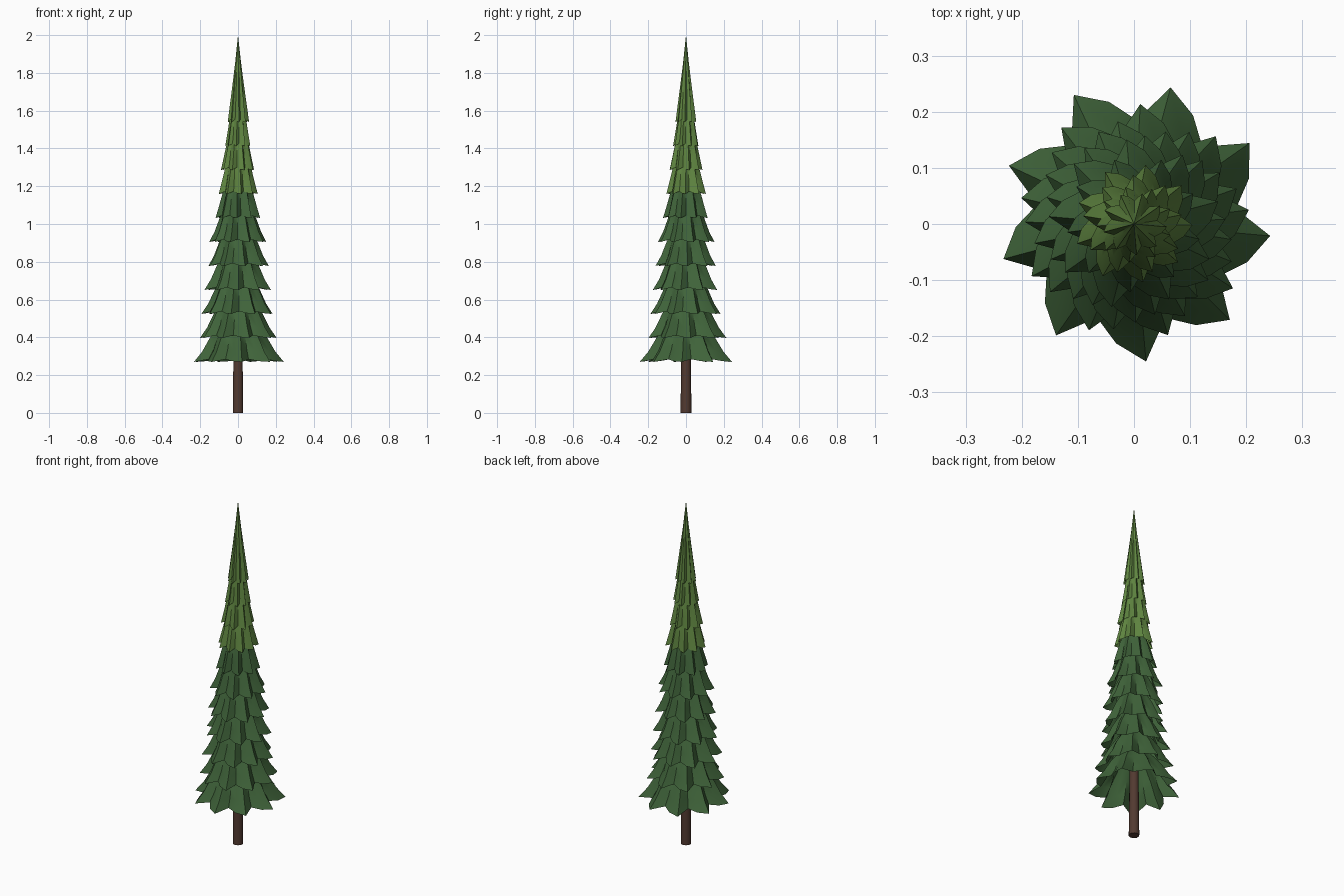
import bpy, bmesh, math, random

random.seed(4)
cube = bpy.data.objects.get("Cube")
if cube:
    bpy.data.objects.remove(cube, do_unlink=True)


def material(name, rgb):
    mat = bpy.data.materials.new(name)
    mat.use_nodes = True
    mat.diffuse_color = (*rgb, 1)
    mat.node_tree.nodes["Principled BSDF"].inputs["Base Color"].default_value = (*rgb, 1)
    return mat


DARK = material("dark green needles", (0.05, 0.125, 0.042))
LIGHT = material("light green needles", (0.115, 0.235, 0.052))
BARK = material("brown bark", (0.085, 0.042, 0.03))

POINTS = 9
# each bough: (angle offset in degrees, radius factor, lift of the hem)
BOUGH = [(0, 1.0, 0.0), (13.5, 0.875, 0.004), (26.5, 0.73, 0.014)]


def finish(name, bm, mat, angle):
    bmesh.ops.recalc_face_normals(bm, faces=bm.faces)
    mesh = bpy.data.meshes.new(name)
    bm.to_mesh(mesh)
    bm.free()
    mesh.materials.append(mat)
    obj = bpy.data.objects.new(name, mesh)
    bpy.context.collection.objects.link(obj)
    bpy.ops.object.select_all(action='DESELECT')
    obj.select_set(True)
    bpy.context.view_layer.objects.active = obj
    bpy.ops.object.shade_smooth_by_angle(angle=math.radians(angle))
    return obj


def bough_tier(name, z, radius, turn, profile, mat, tip=None):
    """Pleated, flared skirt; profile rows are (height, radius factor, pleat depth)."""
    bm = bmesh.new()
    wobble = [random.uniform(0.96, 1.02) for _ in range(POINTS)]
    rings = []
    for height, scale, depth in profile:
        ring = []
        for p in range(POINTS):
            for offset, factor, lift in BOUGH:
                a = math.radians(turn - 360 / POINTS * p - offset)
                pleat = 0.8 + (factor * wobble[p] - 0.8) * depth
                r = radius * scale * pleat
                ring.append(bm.verts.new((r * math.cos(a), r * math.sin(a), z + height + lift * depth)))
        rings.append(ring)
    n = len(rings[0])
    for low, high in zip(rings, rings[1:]):
        for i in range(n):
            j = (i + 1) % n
            bm.faces.new((low[i], low[j], high[j], high[i]))
    if tip:
        top = bm.verts.new((0, 0, tip))
        for i in range(n):
            bm.faces.new((rings[-1][i], rings[-1][(i + 1) % n], top))
    return finish(name, bm, mat, 45)


# Stacked skirts of boughs, smaller and lighter toward the top
radii = [0.25, 0.212, 0.192, 0.178, 0.164, 0.154, 0.122, 0.108, 0.09, 0.069]
STEP = 0.127
skirt = [(0, 1, 1), (0.055, 0.82, 0.95), (0.127, 0.67, 0.75), (0.2, 0.45, 0.5)]
narrow = [(0, 1, 1), (0.06, 0.86, 0.95), (0.127, 0.72, 0.8), (0.2, 0.5, 0.5)]
for k, r in enumerate(radii):
    bough_tier(f"bough_tier_{k + 1}", 0.27 + STEP * k, r, -5 + 12 * k,
               skirt if k < 6 else narrow, DARK if k < 7 else LIGHT)

# Pointed crown
crown = [(0, 1, 1), (0.1, 0.78, 0.9), (0.2, 0.55, 0.8), (0.32, 0.28, 0.7)]
bough_tier("crown", 1.54, 0.058, 115, crown, LIGHT, tip=2.0)

# Trunk
bm = bmesh.new()
bmesh.ops.create_cone(bm, cap_ends=True, segments=10, radius1=0.029, radius2=0.022, depth=0.6)
bmesh.ops.translate(bm, verts=bm.verts, vec=(0, 0, 0.3))
finish("trunk", bm, BARK, 40)
